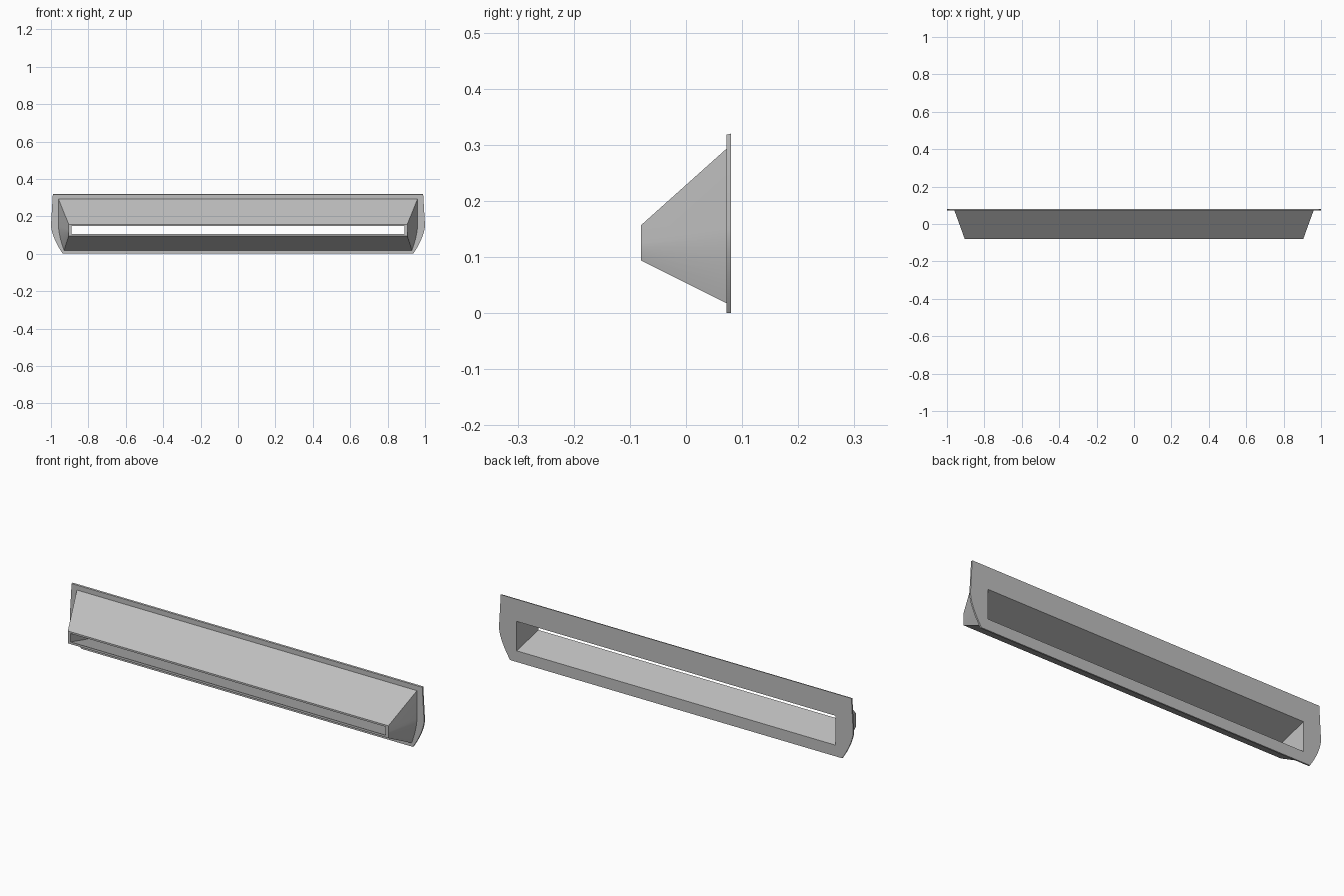
import bpy
import bmesh
import math

cube = bpy.data.objects.get("Cube")
if cube:
    bpy.data.objects.remove(cube, do_unlink=True)

STEPS = 8  # segments in each curved lower side

grey = bpy.data.materials.new("mid_grey")
grey.use_nodes = True
colour = (0.52, 0.52, 0.52, 1)
grey.diffuse_color = colour
grey.node_tree.nodes["Principled BSDF"].inputs["Base Color"].default_value = colour


def outline(y, top, side, bottom):
    """Closed loop at depth y; each argument is an (x, z) point of the +x side.
    Straight from top to side, then curving inwards to bottom."""
    half = [top]
    for i in range(STEPS + 1):
        t = i / STEPS
        half.append((side[0] + (bottom[0] - side[0]) * t ** 1.6,
                     side[1] + (bottom[1] - side[1]) * t))
    mirrored = [(-x, z) for x, z in reversed(half)]
    return [(x, y, z) for x, z in half + mirrored]


def rectangle(y, x, low, high):
    return outline(y, (x, high), (x, (low + high) / 2), (x, low))


def loft(name, loops):
    """Skin consecutive loops with quads."""
    bm = bmesh.new()
    rings = [[bm.verts.new(p) for p in loop] for loop in loops]
    for a, b in zip(rings, rings[1:]):
        for i in range(len(a)):
            j = (i + 1) % len(a)
            bm.faces.new((a[i], a[j], b[j], b[i]))
    mesh = bpy.data.meshes.new(name)
    bm.to_mesh(mesh)
    bm.free()
    mesh.materials.append(grey)
    obj = bpy.data.objects.new(name, mesh)
    bpy.context.collection.objects.link(obj)
    bpy.ops.object.select_all(action="DESELECT")
    obj.select_set(True)
    bpy.context.view_layer.objects.active = obj
    bpy.ops.object.shade_smooth_by_angle(angle=math.radians(30))
    return obj


BACK, PLATE, FRONT = 0.08, 0.072, -0.08

# Shared edges
funnel_base = outline(PLATE, (0.96, 0.293), (0.96, 0.15), (0.93, 0.018))
rear_opening = rectangle(BACK, 0.9, 0.057, 0.207)

# Thin mounting plate with rounded lower sides
loft("back_plate", [
    funnel_base,
    outline(PLATE, (0.99, 0.318), (1.0, 0.15), (0.937, 0)),
    outline(BACK, (0.99, 0.32), (1.0, 0.15), (0.937, 0)),
    rear_opening,
])

# Tapered nozzle: inner passage, front rim and outer walls
loft("tapered_nozzle", [
    rear_opening,
    rectangle(FRONT, 0.889, 0.105, 0.148),
    rectangle(FRONT, 0.905, 0.094, 0.157),
    funnel_base,
])
